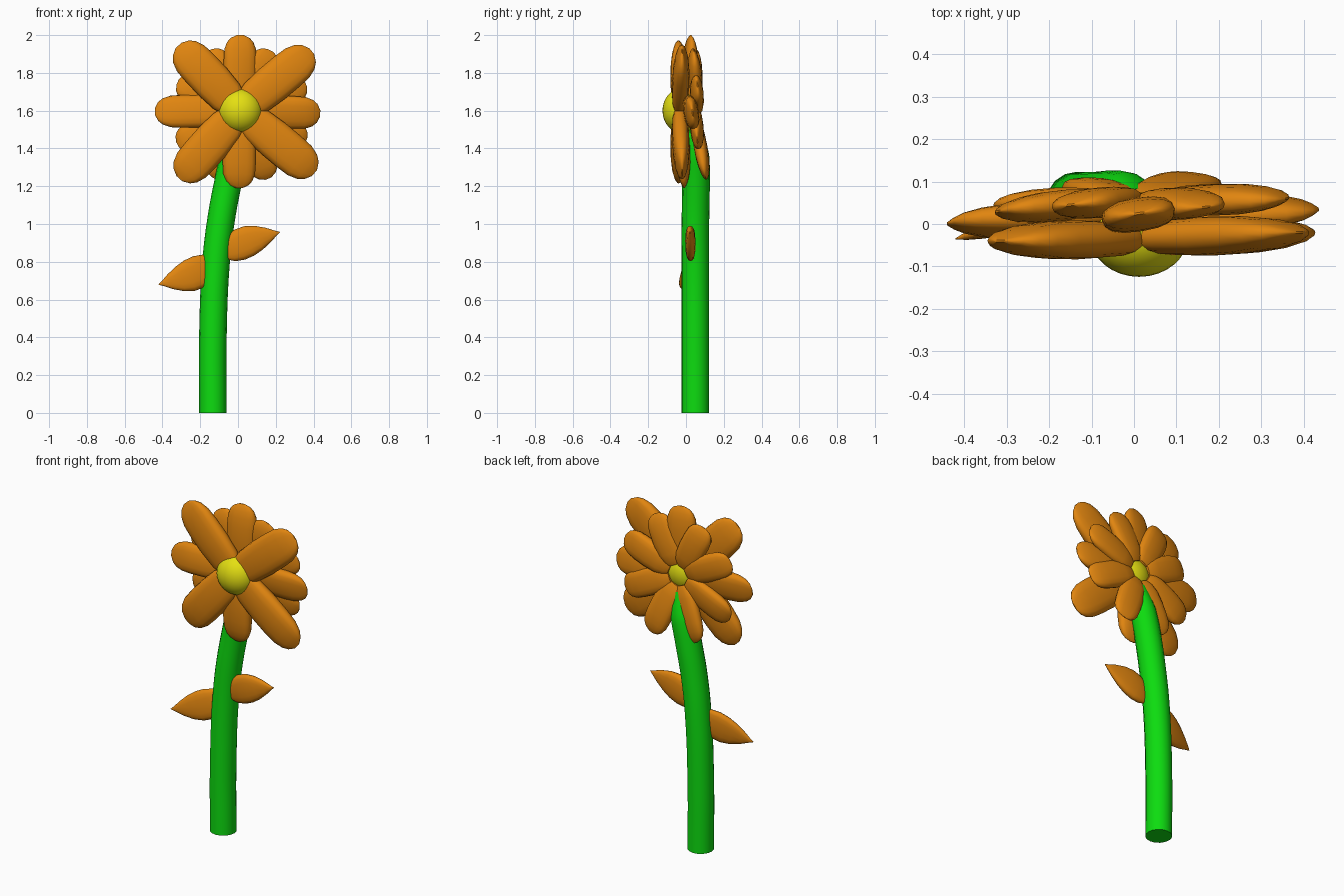
import bpy, bmesh, math
from mathutils import Vector, Matrix

if "Cube" in bpy.data.objects:
    bpy.data.objects.remove(bpy.data.objects["Cube"])


def material(name, color):
    m = bpy.data.materials.new(name)
    m.diffuse_color = color
    m.use_nodes = True
    m.node_tree.nodes["Principled BSDF"].inputs["Base Color"].default_value = m.diffuse_color
    return m


ORANGE = material("orange", (0.75, 0.235, 0.005, 1))
GREEN = material("green", (0.004, 0.72, 0.005, 1))
YELLOW = material("yellow", (0.78, 0.74, 0.006, 1))

# (position along length, width factor, thickness factor)
PETAL = [(0.0, 0.45, 0.4), (0.08, 0.72, 0.7), (0.22, 0.92, 0.9), (0.45, 1.0, 1.0),
         (0.65, 1.0, 0.95), (0.8, 0.96, 0.78), (0.9, 0.8, 0.55), (0.96, 0.57, 0.3), (1.0, 0.2, 0.06)]
LEAF = [(0.0, 0.55, 0.5), (0.12, 0.85, 0.85), (0.28, 1.0, 1.0), (0.45, 0.98, 1.0),
        (0.62, 0.8, 0.85), (0.8, 0.47, 0.6), (0.92, 0.18, 0.35), (1.0, 0.02, 0.05)]


def blade(name, base, tip, half_width, half_thick, profile, roll=0.0, bend=0.0, sides=16):
    """Flattened, closed loft from base to tip, facing the front."""
    base, tip = Vector(base), Vector(tip)
    axis = tip - base
    length = axis.length
    ax = axis.normalized()
    az = Vector((0, -1, 0))
    az = (az - ax * az.dot(ax)).normalized()
    az = Matrix.Rotation(roll, 3, ax) @ az
    ay = az.cross(ax)
    bm = bmesh.new()
    rings = []
    for t, w, h in profile:
        ring = []
        mid = base + ax * (t * length) + ay * (bend * math.sin(math.pi * t))
        for i in range(sides):
            a = 2 * math.pi * i / sides
            c, s = math.cos(a), math.sin(a)
            c, s = (math.copysign(abs(v) ** 0.8, v) for v in (c, s))
            ring.append(bm.verts.new(mid + ay * (half_width * w * c) + az * (half_thick * h * s)))
        rings.append(ring)
    for r0, r1 in zip(rings, rings[1:]):
        for i in range(sides):
            j = (i + 1) % sides
            bm.faces.new((r0[i], r0[j], r1[j], r1[i]))
    bm.faces.new(rings[0])
    bm.faces.new(rings[-1])
    bmesh.ops.recalc_face_normals(bm, faces=bm.faces)
    me = bpy.data.meshes.new(name)
    bm.to_mesh(me)
    bm.free()
    ob = bpy.data.objects.new(name, me)
    bpy.context.collection.objects.link(ob)
    finish(ob, ORANGE)


def finish(ob, mat):
    ob.data.materials.append(mat)
    bpy.ops.object.select_all(action='DESELECT')
    ob.select_set(True)
    bpy.context.view_layer.objects.active = ob
    bpy.ops.object.shade_smooth_by_angle(angle=math.radians(50))


def petal_layer(name, tips, half_width, half_thick, base_radius, base_y, roll=0.0):
    for n, (x, y, z) in enumerate(tips):
        d = Vector((x - 0.01, 0, z - 1.6)).normalized() * base_radius
        blade(f"{name}_{n + 1}", (0.01 + d.x, base_y, 1.6 + d.z), (x, y, z),
              half_width, half_thick, PETAL, roll)


# Four large front petals
petal_layer("front_petal", [(-0.315, -0.04, 1.945), (0.39, -0.02, 1.915), (-0.31, -0.04, 1.24), (0.405, -0.02, 1.27)],
            0.104, 0.046, 0.0, -0.035)

# Four middle petals: up, left, right, down
petal_layer("middle_petal", [(0.012, 0.025, 2.0), (-0.44, 0.0, 1.595), (0.435, 0.035, 1.585)],
            0.088, 0.04, 0.03, 0.02, 0.15)
petal_layer("lower_middle_petal", [(0.005, -0.01, 1.19)], 0.088, 0.04, 0.03, -0.02)

# Eight back petals
petal_layer("back_petal", [(-0.15, 0.045, 1.92), (0.17, 0.04, 1.92), (-0.32, 0.03, 1.75), (0.36, 0.06, 1.74),
                           (-0.32, 0.04, 1.42), (0.36, 0.06, 1.44), (-0.12, 0.085, 1.24), (0.16, 0.105, 1.24)],
            0.08, 0.036, 0.06, 0.055, 0.1)

# Flower centre, slightly flattened front to back
bpy.ops.mesh.primitive_uv_sphere_add(segments=32, ring_count=16, radius=0.117, location=(0.012, -0.025, 1.6))
centre = bpy.context.object
centre.name = "flower_centre"
centre.scale = (1, 0.85, 1)
finish(centre, YELLOW)

# Curved stem
path = [(-0.133, 0.05, 0), (-0.133, 0.05, 0.4), (-0.116, 0.05, 0.8), (-0.09, 0.05, 1.02),
        (-0.053, 0.053, 1.22), (-0.022, 0.05, 1.36), (0.008, 0.03, 1.5)]
cu = bpy.data.curves.new("stem", 'CURVE')
cu.dimensions = '3D'
cu.bevel_depth = 0.073
cu.bevel_resolution = 6
cu.use_fill_caps = True
sp = cu.splines.new('BEZIER')
sp.bezier_points.add(len(path) - 1)
for bp, p in zip(sp.bezier_points, path):
    bp.co = p
    bp.handle_left_type = bp.handle_right_type = 'AUTO'
sp.bezier_points[-1].radius = 0.75
sp.resolution_u = 6
stem = bpy.data.objects.new("stem", cu)
bpy.context.collection.objects.link(stem)
bpy.ops.object.select_all(action='DESELECT')
stem.select_set(True)
bpy.context.view_layer.objects.active = stem
bpy.ops.object.convert(target='MESH')
finish(bpy.context.object, GREEN)

# Leaves
blade("left_leaf", (-0.13, 0.04, 0.785), (-0.42, -0.035, 0.68), 0.087, 0.025, LEAF, bend=0.012)
blade("right_leaf", (-0.07, 0.025, 0.855), (0.222, 0.02, 0.957), 0.084, 0.027, LEAF, bend=0.01)
